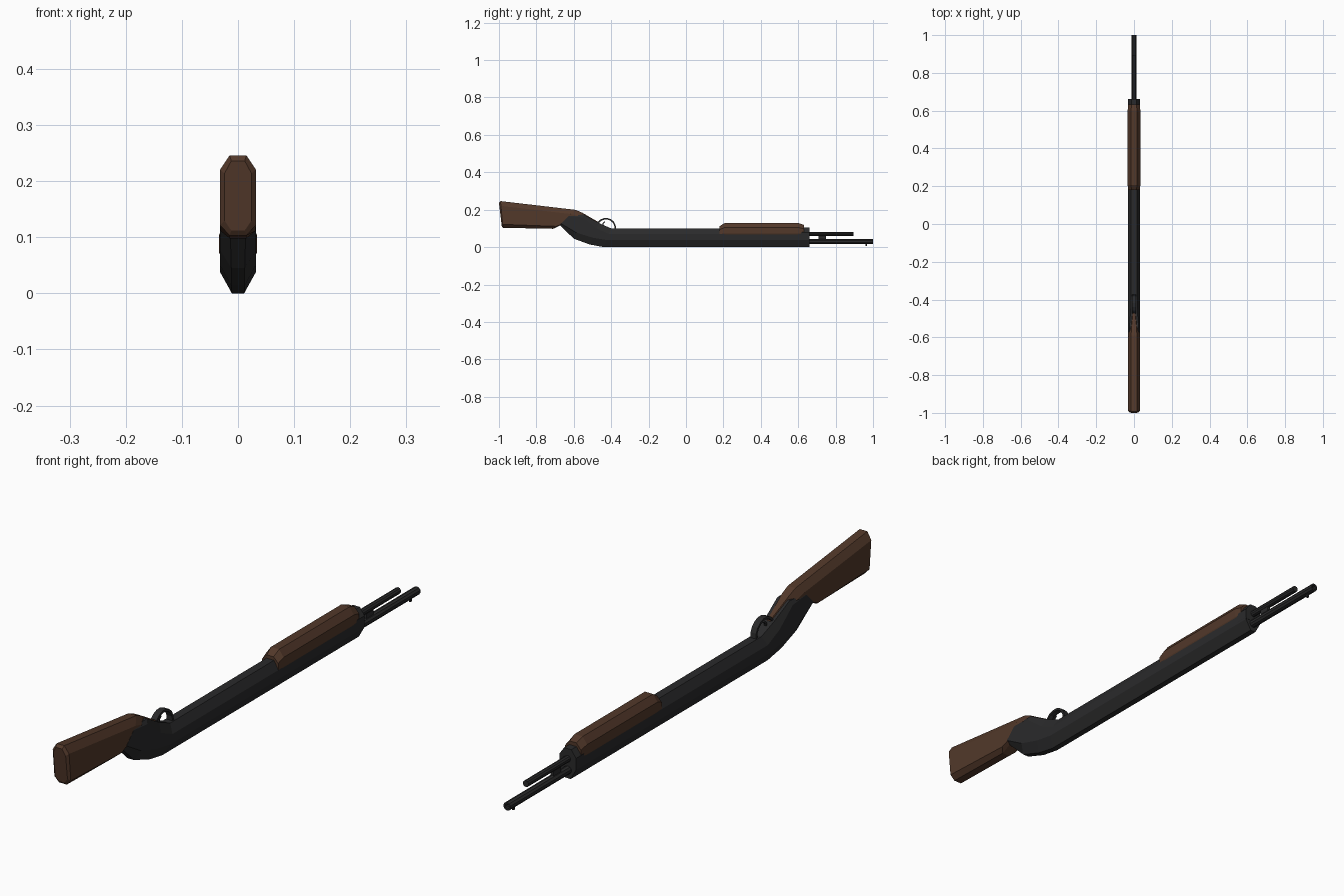
import bpy, bmesh, math
from mathutils import Matrix, Vector

if "Cube" in bpy.data.objects:
    bpy.data.objects.remove(bpy.data.objects["Cube"])


def material(name, color):
    m = bpy.data.materials.new(name)
    m.diffuse_color = (*color, 1)
    m.use_nodes = True
    m.node_tree.nodes["Principled BSDF"].inputs["Base Color"].default_value = m.diffuse_color
    return m


METAL = material("dark_metal", (0.023, 0.023, 0.024))
WOOD = material("brown_wood", (0.085, 0.04, 0.023))


def finish(name, bm, mat):
    bmesh.ops.recalc_face_normals(bm, faces=bm.faces[:])
    me = bpy.data.meshes.new(name)
    bm.to_mesh(me)
    bm.free()
    me.materials.append(mat)
    ob = bpy.data.objects.new(name, me)
    bpy.context.collection.objects.link(ob)
    return ob


def skin(bm, rings, caps=True):
    rows = [[bm.verts.new(p) for p in ring] for ring in rings]
    n = len(rows[0])
    for a, b in zip(rows, rows[1:]):
        for i in range(n):
            j = (i + 1) % n
            bm.faces.new((a[i], a[j], b[j], b[i]))
    if caps:
        bm.faces.new(rows[0])
        bm.faces.new(rows[-1])


# Octagonal sections: (bottom y, z, top y, z, half width, bottom hw, top hw, low chamfer, high chamfer)
def loft(name, stations, mat):
    bm = bmesh.new()
    rings = []
    for by, bz, ty, tz, w, bw, tw, lo, hi in stations:
        half = [(bw, 0), (w, lo), (w, 1 - hi), (tw, 1)]
        loop = half + [(-x, t) for x, t in reversed(half)]
        rings.append([(x, by + (ty - by) * t, bz + (tz - bz) * t) for x, t in loop])
    skin(bm, rings)
    return finish(name, bm, mat)


# Round tube along y with a recessed front bore
def tube(name, y0, y1, z, r, sides=10, bore=0.0):
    prof = [(y0, r), (y1, r)]
    if bore:
        prof += [(y1, bore), (y1 - 0.05, bore)]
    bm = bmesh.new()
    skin(bm, [[(rr * math.cos((k + 0.5) * math.tau / sides), y,
                z + rr * math.sin((k + 0.5) * math.tau / sides))
               for k in range(sides)] for y, rr in prof])
    return finish(name, bm, METAL)


def box(name, center, size, mat=METAL):
    bm = bmesh.new()
    bmesh.ops.create_cube(bm, size=1, matrix=Matrix.Translation(center) @ Matrix.Diagonal((*size, 1)))
    return finish(name, bm, mat)


# Flat strip following a path in the y-z plane
def strip(name, path, width, thick):
    pts = [Vector((0, y, z)) for y, z in path]
    rings = []
    for i, p in enumerate(pts):
        d = (pts[min(i + 1, len(pts) - 1)] - pts[max(i - 1, 0)]).normalized()
        n = Vector((0, -d.z, d.y)) * thick / 2
        x = Vector((width / 2, 0, 0))
        rings.append([p + x + n, p - x + n, p - x - n, p + x - n])
    bm = bmesh.new()
    skin(bm, rings)
    return finish(name, bm, METAL)


# Receiver with its bent wrist
loft("receiver", [
    (-0.675, 0.118, -0.625, 0.168, 0.0315, 0.014, 0.028, 0.15, 0.05),
    (-0.60, 0.045, -0.545, 0.174, 0.032, 0.012, 0.024, 0.25, 0.12),
    (-0.515, 0.014, -0.465, 0.128, 0.032, 0.012, 0.018, 0.32, 0.25),
    (-0.44, 0.0, -0.40, 0.100, 0.032, 0.011, 0.015, 0.38, 0.30),
    (0.66, 0.0, 0.66, 0.100, 0.032, 0.011, 0.015, 0.38, 0.30)], METAL)

# Stock with bevelled butt plate
loft("stock", [
    (-0.985, 0.112, -1.0, 0.236, 0.024, 0.012, 0.012, 0.14, 0.18),
    (-0.978, 0.103, -0.992, 0.246, 0.032, 0.015, 0.015, 0.13, 0.18),
    (-0.71, 0.098, -0.59, 0.199, 0.031, 0.015, 0.015, 0.13, 0.22),
    (-0.665, 0.12, -0.555, 0.184, 0.030, 0.014, 0.014, 0.15, 0.25),
    (-0.52, 0.08, -0.46, 0.129, 0.018, 0.005, 0.005, 0.2, 0.3)], WOOD)

# Sliding fore-end
loft("fore_end", [
    (0.18, 0.066, 0.18, 0.112, 0.0315, 0.029, 0.013, 0.1, 0.4),
    (0.207, 0.066, 0.207, 0.129, 0.0335, 0.031, 0.016, 0.1, 0.38),
    (0.60, 0.066, 0.60, 0.129, 0.0335, 0.031, 0.016, 0.1, 0.38),
    (0.632, 0.066, 0.632, 0.118, 0.0315, 0.029, 0.013, 0.1, 0.4)], WOOD)

# Front collar
loft("front_collar", [
    (y, 0.04, y, 0.105, 0.0325, 0.030, 0.014, 0.1, 0.4) for y in (0.61, 0.661)], METAL)

# Barrel, magazine tube, clamp and bead sight
tube("barrel", 0.60, 1.0, 0.030, 0.0145, bore=0.009)
tube("magazine_tube", 0.60, 0.895, 0.070, 0.0115)
box("barrel_clamp", (0, 0.728, 0.051), (0.012, 0.04, 0.026))
box("bead_sight", (0, 0.963, 0.012), (0.006, 0.008, 0.014))

# Trigger guard and trigger
arc = [(-0.428 + 0.050 * math.cos(a), 0.103 + 0.049 * math.sin(a))
       for a in (math.radians(-5 + i * 170 / 8) for i in range(9))]
strip("trigger_guard", arc, 0.022, 0.008)
strip("trigger", [(-0.436, 0.10), (-0.446, 0.115), (-0.443, 0.128), (-0.434, 0.136)], 0.008, 0.006)
